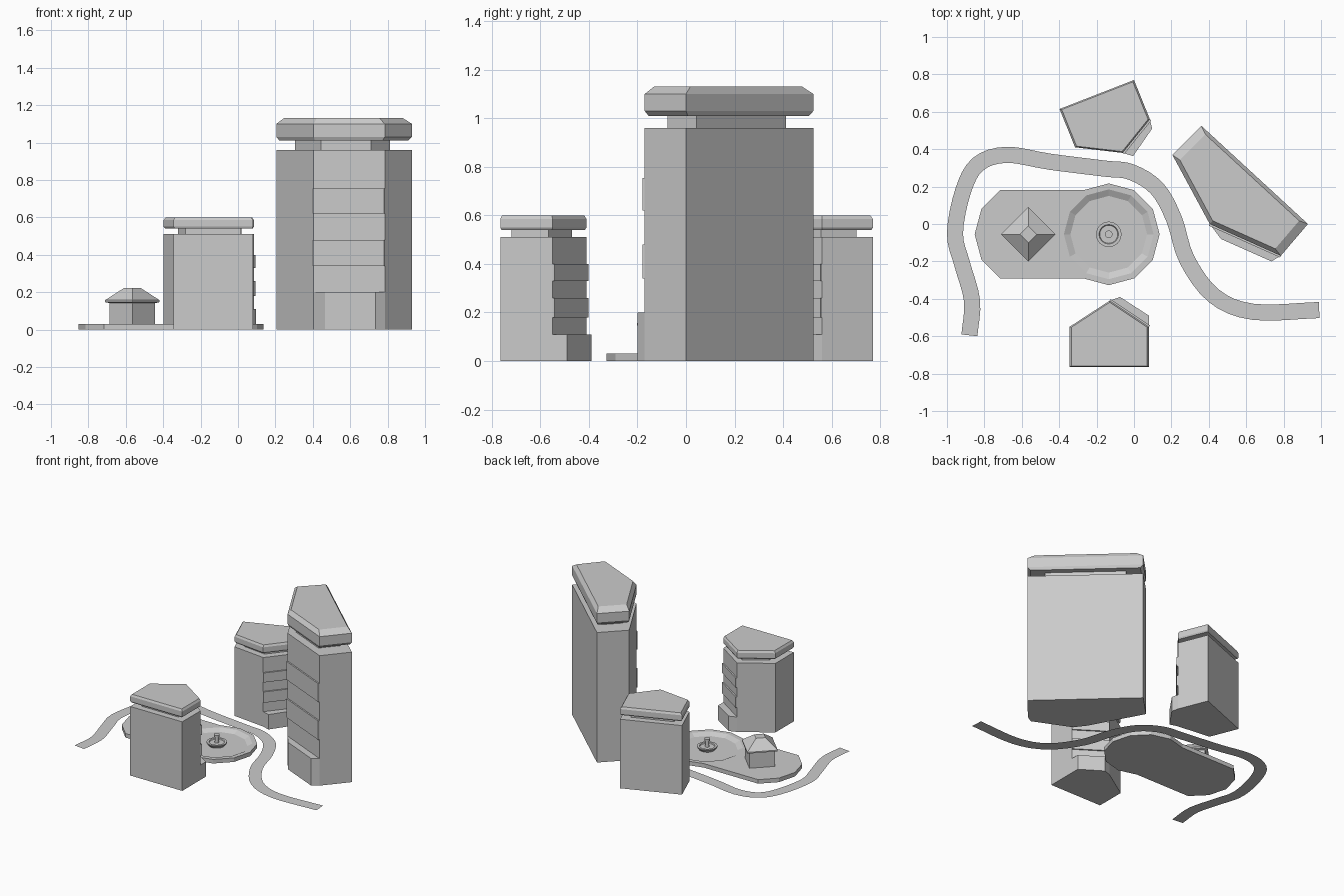
import bpy, bmesh, math
from mathutils import Vector

if "Cube" in bpy.data.objects:
    bpy.data.objects.remove(bpy.data.objects["Cube"])


def loft(name, rings):
    """Closed solid through a list of (2D outline, z) rings."""
    bm = bmesh.new()
    loops = [[bm.verts.new((p[0], p[1], z)) for p in pts] for pts, z in rings]
    n = len(loops[0])
    for a, b in zip(loops, loops[1:]):
        for i in range(n):
            j = (i + 1) % n
            bm.faces.new((a[i], a[j], b[j], b[i]))
    bm.faces.new(loops[0][::-1])
    bm.faces.new(loops[-1])
    bmesh.ops.recalc_face_normals(bm, faces=bm.faces)
    me = bpy.data.meshes.new(name)
    bm.to_mesh(me)
    bm.free()
    ob = bpy.data.objects.new(name, me)
    bpy.context.collection.objects.link(ob)
    return ob


def ngon(c, r, n, start=0):
    return [(c[0] + r * math.cos(start + math.tau * i / n),
             c[1] + r * math.sin(start + math.tau * i / n)) for i in range(n)]


def scaled(pts, s):
    cx, cy = sum(p[0] for p in pts) / len(pts), sum(p[1] for p in pts) / len(pts)
    return [(cx + (x - cx) * s, cy + (y - cy) * s) for x, y in pts]


def building(name, pts, porch, heights, porch_h, bands, caps):
    """pts[2]-pts[3] is the balcony wall; porch gives the two outer entrance corners."""
    body_h, cap_z, cap_low, cap_high, top = heights
    loft(name + "_body", [(pts, 0), (pts, body_h)])
    neck = scaled(pts, 0.7)
    loft(name + "_neck", [(neck, body_h), (neck, cap_z)])
    loft(name + "_roof_cap", [(scaled(pts, caps[0]), cap_z), (pts, cap_low),
                              (pts, cap_high), (scaled(pts, caps[1]), top)])
    # entrance block
    block = [pts[2], porch[0], porch[1], pts[3]]
    loft(name + "_entrance", [(block, 0), (block, porch_h)])
    # balcony bands
    c, d = Vector(pts[2]), Vector(pts[3])
    e = (d - c).normalized()
    out = Vector((e.y, -e.x))
    mid = sum((Vector(p) for p in pts), Vector((0, 0))) / len(pts)
    if out.dot((c + d) / 2 - mid) < 0:
        out = -out
    out *= 0.01
    slab = [c, c + out, d + out, d]
    for i, (lo, hi) in enumerate(bands):
        loft(f"{name}_balcony_{i + 1}", [(slab, lo), (slab, hi)])


# tall tower and two low buildings
building("tall_tower",
         [(0.36, 0.525), (0.93, 0), (0.785, -0.17), (0.405, 0), (0.205, 0.37)],
         [(0.735, -0.20), (0.465, -0.08)],
         (0.96, 1.01, 1.03, 1.10, 1.13), 0.20,
         [(0.34, 0.48), (0.62, 0.755)], (0.95, 0.88))
low = ((0.51, 0.54, 0.55, 0.585, 0.60), 0.11, [(0.18, 0.26), (0.33, 0.40)], (0.97, 0.955))
building("front_building",
         [(-0.345, -0.765), (0.08, -0.765), (0.08, -0.55), (-0.13, -0.41), (-0.345, -0.55)],
         [(0.08, -0.49), (-0.075, -0.39)], *low)
building("back_building",
         [(-0.398, 0.615), (0, 0.77), (0.085, 0.56), (-0.06, 0.38), (-0.315, 0.41)],
         [(0.097, 0.51), (-0.005, 0.363)], *low)

# plaza: two twelve-sided ends joined by a strip
right, left = (-0.135, -0.055), (-0.58, -0.055)
outline = ([p for p in ngon(right, 0.272, 12, -2 * math.pi / 3)[:9]]
           + [p for p in ngon(left, 0.272, 12, 2 * math.pi / 3)[:5]])
plaza = loft("plaza", [(outline, 0), (outline, 0.03)])

# sunken pond basin
basin = loft("basin_cutter", [(ngon(right, 0.205, 12), 0.012), (ngon(right, 0.24, 12), 0.03),
                              (ngon(right, 0.24, 12), 0.06)])
basin.hide_render = True
basin.hide_viewport = True
cut = plaza.modifiers.new("basin", 'BOOLEAN')
cut.operation = 'DIFFERENCE'
cut.solver = 'EXACT'
cut.object = basin

# fountain
profile = [(0.05, 0.005), (0.068, 0.03), (0.068, 0.036), (0.052, 0.036), (0.048, 0.03),
           (0.014, 0.03), (0.012, 0.07), (0.02, 0.075), (0.02, 0.09)]
fountain = loft("fountain", [(ngon(right, r, 24), z) for r, z in profile])
bpy.context.view_layer.objects.active = fountain
fountain.select_set(True)
bpy.ops.object.shade_smooth_by_angle(angle=math.radians(30))

# kiosk with pyramid roof
k = (-0.565, -0.055)
loft("kiosk_walls", [(ngon(k, 0.122, 4), 0.03), (ngon(k, 0.122, 4), 0.145)])
loft("kiosk_roof", [(ngon(k, r, 4), z) for r, z in
                    [(0.125, 0.142), (0.146, 0.147), (0.146, 0.157), (0.045, 0.222)]])

# winding flat road
path = [(-.88, -.595), (-.866, -.41), (-.92, -.21), (-.957, -.05), (-.914, .176), (-.834, .32),
        (-.68, .37), (-.45, .333), (-.155, .296), (-.016, .278), (.123, .19), (.214, .027),
        (.283, -.19), (.428, -.385), (.64, -.47), (.99, -.46)]
P = [Vector(p) for p in path]
P = [2 * P[0] - P[1]] + P + [2 * P[-1] - P[-2]]
pts = []
for i in range(1, len(P) - 2):
    a, b, c, d = P[i - 1:i + 3]
    for s in range(4):
        t = s / 4
        pts.append(0.5 * (2 * b + (c - a) * t + (2 * a - 5 * b + 4 * c - d) * t * t
                          + (3 * b - a - 3 * c + d) * t ** 3))
pts.append(P[-2])
bm = bmesh.new()
prev = None
for i, p in enumerate(pts):
    t = (pts[min(i + 1, len(pts) - 1)] - pts[max(i - 1, 0)]).normalized()
    side = Vector((-t.y, t.x)) * 0.043
    pair = [bm.verts.new((q.x, q.y, 0.001)) for q in (p + side, p - side)]
    if prev:
        bm.faces.new((prev[0], prev[1], pair[1], pair[0]))
    prev = pair
me = bpy.data.meshes.new("road")
bm.to_mesh(me)
bm.free()
bpy.context.collection.objects.link(bpy.data.objects.new("road", me))
